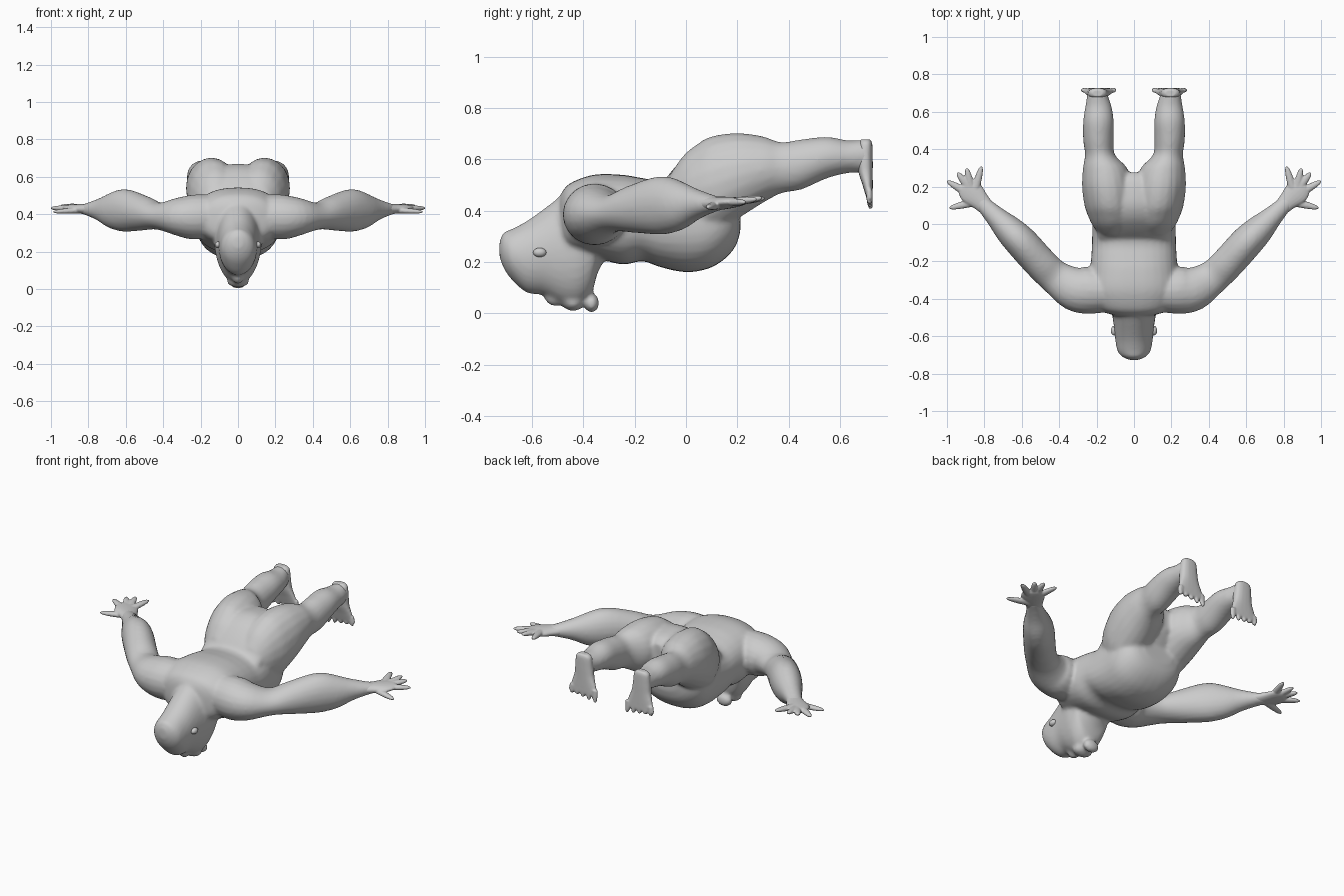
import bpy, bmesh
from math import cos, sin, pi
from mathutils import Vector, Matrix

if "Cube" in bpy.data.objects:
    bpy.data.objects.remove(bpy.data.objects["Cube"])

GREY = (0.6, 0.6, 0.6, 1)
skin = bpy.data.materials.new("grey skin")
skin.use_nodes = True
skin.diffuse_color = GREY
skin.node_tree.nodes["Principled BSDF"].inputs["Base Color"].default_value = GREY
UP, BACK = Vector((0, 0, 1)), Vector((0, 1, 0))


def spline(rows, steps=4):
    """Catmull-Rom interpolation of station rows."""
    out, n = [], len(rows)
    for i in range(n - 1):
        a, b, c, d = (rows[min(max(i + k, 0), n - 1)] for k in (-1, 0, 1, 2))
        for s in range(steps):
            t = s / steps
            out.append([q + t / 2 * (r - p + t * (2*p - 5*q + 4*r - u + t * (3*(q - r) + u - p)))
                        for p, q, r, u in zip(a, b, c, d)])
    return out + [rows[-1]]


def loft(bm, rows, up=UP, along=None, mirror=False, sides=20, power=1.0):
    """Skin oval rings (x, y, z, half width, half height), square to the path or to along."""
    for sign in ((1, -1) if mirror else (1,)):
        pts, rings = spline(rows), []
        for i, (x, y, z, a, b) in enumerate(pts):
            ahead, behind = pts[min(i + 1, len(pts) - 1)], pts[max(i - 1, 0)]
            t = along or Vector(ahead[:3]) - Vector(behind[:3])
            side = t.cross(up).normalized()
            top = side.cross(t).normalized()
            ring = []
            for k in range(sides):
                c, s = cos(2*pi*k/sides), sin(2*pi*k/sides)
                c = abs(c)**power * (1 if c > 0 else -1)
                s = abs(s)**power * (1 if s > 0 else -1)
                p = Vector((x, y, z)) + side*c*max(a, .003) + top*s*max(b, .003)
                ring.append(bm.verts.new((p.x*sign, p.y, p.z)))
            rings.append(ring)
        faces = [bm.faces.new(rings[0]), bm.faces.new(rings[-1][::-1])]
        for r, q in zip(rings, rings[1:]):
            for k in range(sides):
                j = (k + 1) % sides
                faces.append(bm.faces.new((r[k], q[k], q[j], r[j])))
        bmesh.ops.recalc_face_normals(bm, faces=faces)


def ball(bm, centre, size):
    m = Matrix.Translation(centre) @ Matrix.Diagonal((*size, 1))
    bmesh.ops.create_uvsphere(bm, u_segments=16, v_segments=10, radius=1, matrix=m)


def finish(bm, name, voxel=0.0, smooth=0):
    me = bpy.data.meshes.new(name)
    bm.to_mesh(me)
    bm.free()
    ob = bpy.data.objects.new(name, me)
    bpy.context.collection.objects.link(ob)
    me.materials.append(skin)
    me.shade_smooth()
    if voxel:
        fuse = ob.modifiers.new("fuse", "REMESH")
        fuse.mode, fuse.voxel_size, fuse.use_smooth_shade = "VOXEL", voxel, True
        soft = ob.modifiers.new("soften", "SMOOTH")
        soft.factor, soft.iterations = 0.5, smooth


body = bmesh.new()

# Torso, from shoulders to belly
loft(body, [(0, y, z, a, b) for y, z, a, b in (
    (-.49, .37, .1, .09), (-.455, .375, .19, .13), (-.36, .38, .235, .16),
    (-.25, .365, .235, .175), (-.17, .365, .228, .162), (-.1, .35, .225, .17),
    (0, .355, .222, .195), (.09, .36, .22, .185), (.155, .38, .2, .165),
    (.195, .39, .16, .125), (.212, .4, .1, .08))], along=BACK, power=.85, sides=32)

# Pelvis bridging the hips
loft(body, [(0, y, z, a, b) for y, z, a, b in (
    (-.09, .44, .19, .07), (-.03, .465, .2, .12), (.03, .48, .205, .16), (.1, .49, .2, .178),
    (.18, .52, .17, .145), (.24, .55, .11, .1), (.275, .56, .05, .06))],
    along=BACK, power=.85, sides=32)

# Head and neck, face turned down
loft(body, [(0, y, z, a, b) for y, z, a, b in (
    (-.727, .25, .025, .03), (-.71, .245, .062, .07), (-.68, .23, .088, .098),
    (-.62, .22, .1, .14), (-.55, .24, .107, .17), (-.48, .25, .118, .215),
    (-.42, .275, .128, .245), (-.37, .3, .125, .228), (-.345, .34, .13, .185),
    (-.31, .37, .11, .15))], along=BACK, sides=32)
ball(body, (0, -.51, .07), (.033, .045, .042))
ball(body, (0, -.44, .043), (.06, .045, .034))
ball(body, (0, -.368, .04), (.05, .03, .038))

# Buttocks and legs
loft(body, [(x, y, z, a, b) for y, x, z, a, b in (
    (-.06, .11, .46, .07, .085), (-.01, .115, .475, .105, .14), (.04, .12, .485, .125, .172),
    (.1, .13, .5, .135, .19), (.2, .142, .535, .136, .168), (.3, .155, .56, .118, .13),
    (.37, .182, .567, .08, .1), (.45, .19, .58, .082, .098), (.55, .19, .607, .082, .081),
    (.63, .19, .61, .07, .064), (.685, .195, .612, .056, .064),
    (.715, .195, .612, .052, .062))], along=BACK, mirror=True)

# Arms
loft(body, [(.13, -.36, .39, .11, .115), (.24, -.355, .385, .126, .12),
            (.32, -.345, .387, .118, .103), (.42, -.285, .39, .092, .073),
            (.5, -.21, .405, .089, .092), (.6, -.1, .42, .088, .114),
            (.67, -.03, .42, .078, .098), (.74, .04, .425, .057, .06),
            (.81, .11, .427, .042, .032), (.84, .14, .427, .04, .025)], mirror=True)
finish(body, "body", .0105, 6)

# Ears
ears = bmesh.new()
for s in (1, -1):
    ball(ears, (s*.106, -.57, .237), (.018, .026, .018))
finish(ears, "ears")

# Hands with spread fingers
hands = bmesh.new()
loft(hands, [(.78, .08, .427, .042, .03), (.82, .12, .428, .05, .027),
             (.87, .17, .432, .066, .022), (.905, .205, .435, .048, .016),
             (.915, .215, .435, .02, .006)], mirror=True)
for base, tip in (((.84, .12, .422), (.988, .085, .413)), ((.89, .165, .432), (1, .23, .433)),
                  ((.88, .19, .435), (.945, .275, .445)), ((.87, .19, .435), (.895, .298, .45)),
                  ((.85, .18, .435), (.815, .308, .448))):
    b, t = Vector(base), Vector(tip)
    rows = [(*b.lerp(t, f), w, w*.75) for f, w in ((0, .023), (.5, .02), (.85, .014), (1, .005))]
    loft(hands, rows, mirror=True, sides=10)
finish(hands, "hands", .005, 2)

# Feet hanging down, soles facing back
feet = bmesh.new()
loft(feet, [(x, y, z, a, b) for z, y, x, a, b in (
    (.678, .7, .195, .028, .018), (.66, .7, .195, .048, .026), (.6, .697, .194, .056, .031),
    (.55, .7, .192, .062, .028), (.5, .708, .19, .078, .02), (.46, .714, .187, .09, .014),
    (.445, .716, .187, .085, .011))], up=BACK, along=-UP, mirror=True, power=.8)
for i in range(5):
    x = .115 + i*.036
    tip = .408 + .007*i
    loft(feet, [(x, .714, .48, .02, .013), (x - .003 + .003*i, .716, .44, .018, .012),
                (x - .01 + .006*i, .719, tip, .007, .008)], up=BACK, mirror=True, sides=10)
finish(feet, "feet", .006, 2)
